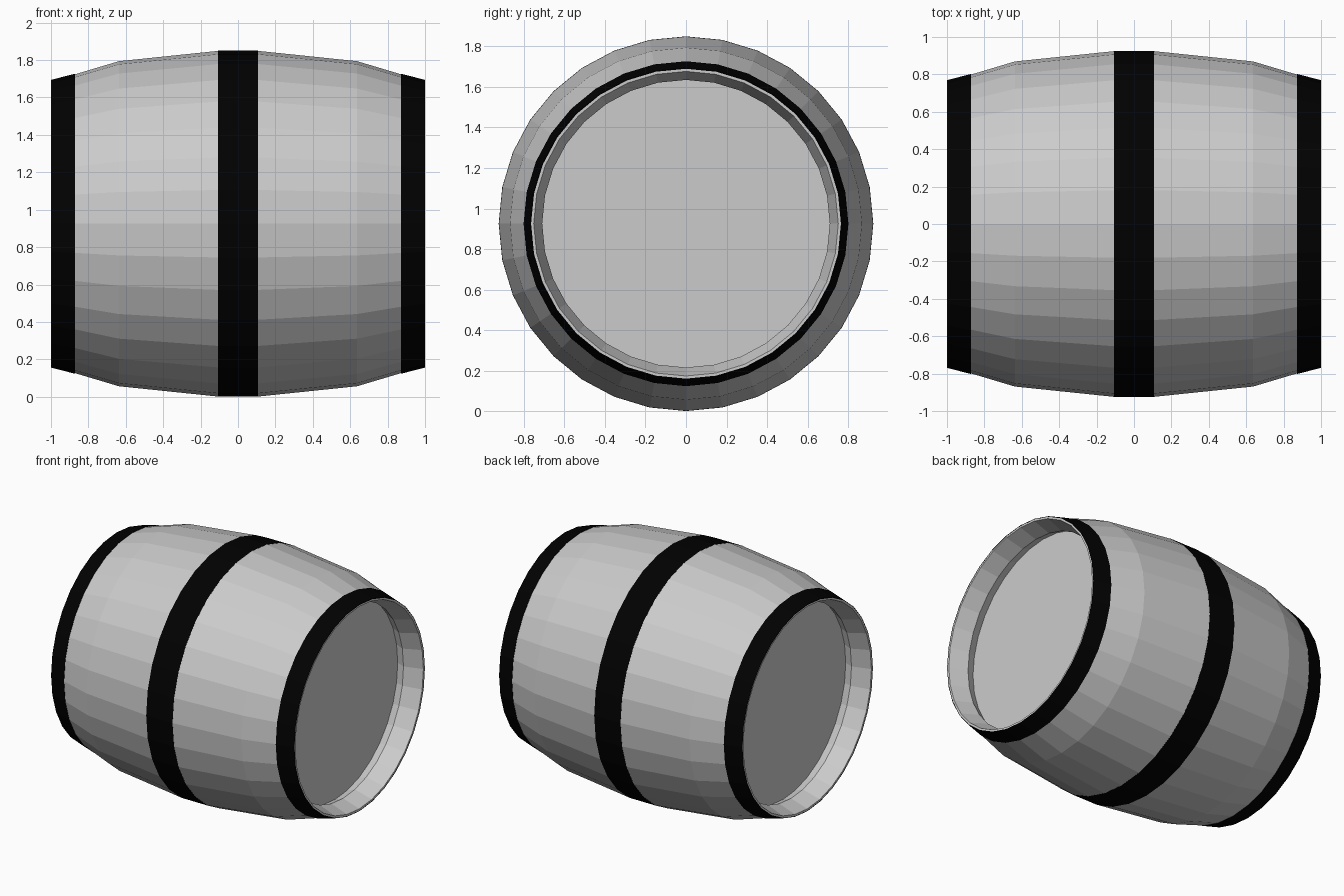
import bpy, bmesh, math

if "Cube" in bpy.data.objects:
    bpy.data.objects.remove(bpy.data.objects["Cube"])

SIDES = 32
AXIS_Z = 0.925

black = bpy.data.materials.new("black_iron")
black.diffuse_color = (0.0003, 0.0003, 0.0003, 1)
black.use_nodes = True
black.node_tree.nodes["Principled BSDF"].inputs["Base Color"].default_value = black.diffuse_color


def lathe(name, profile, mat=None, cap=False):
    """Spin an (x, radius) profile around the barrel's lengthwise axis."""
    bm = bmesh.new()
    rings = []
    for x, r in profile:
        rings.append([bm.verts.new((x, r * math.cos(a), AXIS_Z + r * math.sin(a)))
                      for a in (2 * math.pi * i / SIDES for i in range(SIDES))])
    for a, b in zip(rings, rings[1:]):
        for i in range(SIDES):
            j = (i + 1) % SIDES
            bm.faces.new((a[i], b[i], b[j], a[j]))
    if cap:
        bm.faces.new(rings[0])
        bm.faces.new(rings[-1])
    bmesh.ops.recalc_face_normals(bm, faces=bm.faces)
    me = bpy.data.meshes.new(name)
    bm.to_mesh(me)
    bm.free()
    ob = bpy.data.objects.new(name, me)
    bpy.context.collection.objects.link(ob)
    if mat:
        me.materials.append(mat)
    return ob


# Barrel body: bulging staves, end rims, tapered lips and recessed heads in one shell
half = [(0.108, 0.924), (0.637, 0.869), (0.868, 0.80), (0.999, 0.766),
        (0.999, 0.752), (0.865, 0.71), (0.80, 0.735)]
lathe("barrel_body", [(-x, r) for x, r in reversed(half)] + half, cap=True)

# Iron hoops: thin bands wrapped round the middle and both ends
lathe("middle_hoop", [(-0.108, 0.915), (-0.108, 0.925), (0.108, 0.925),
                      (0.108, 0.915), (-0.108, 0.915)], black)
for side, name in ((-1, "left_hoop"), (1, "right_hoop")):
    lathe(name, [(side * x, r) for x, r in (
        (0.872, 0.795), (0.872, 0.802), (1.0, 0.769), (1.0, 0.765), (0.872, 0.795))], black)
